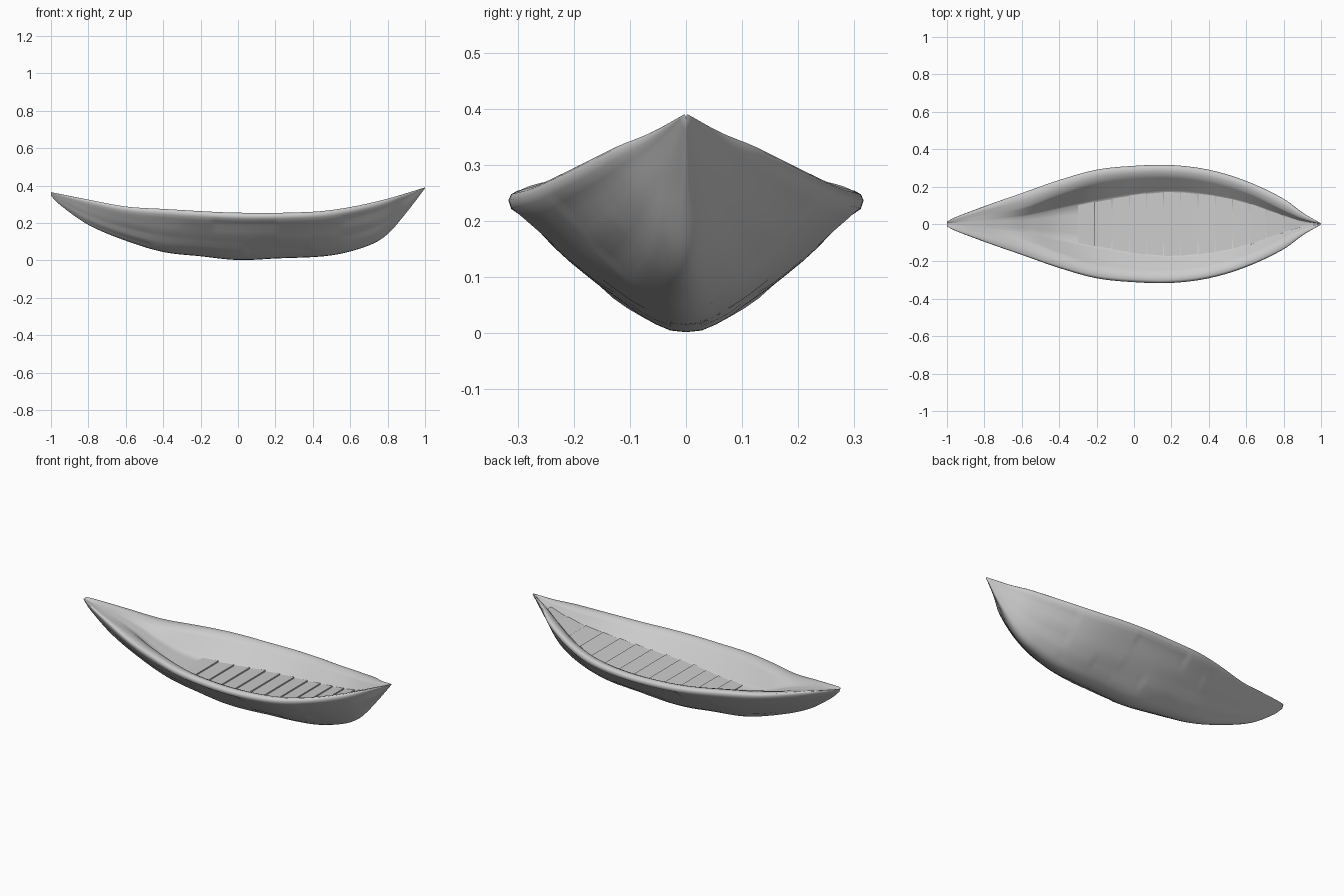
import bpy, bmesh, random

if "Cube" in bpy.data.objects:
    bpy.data.objects.remove(bpy.data.objects["Cube"])

random.seed(4)


def curve(pts):
    """Smooth interpolation through (x, value) control points."""
    def f(x):
        x = min(max(x, pts[0][0]), pts[-1][0])
        i = 0
        while i < len(pts) - 2 and x > pts[i + 1][0]:
            i += 1

        def slope(k):
            a, b = pts[max(k - 1, 0)], pts[min(k + 1, len(pts) - 1)]
            return (b[1] - a[1]) / (b[0] - a[0])
        (x0, y0), (x1, y1) = pts[i], pts[i + 1]
        h = x1 - x0
        t = (x - x0) / h
        return ((2*t**3 - 3*t*t + 1) * y0 + (t**3 - 2*t*t + t) * h * slope(i)
                + (3*t*t - 2*t**3) * y1 + (t**3 - t*t) * h * slope(i + 1))
    return f


# Lengthwise lines of the boat
sheer = curve([(-1, .365), (-.8, .325), (-.6, .288), (-.4, .275), (0, .255),
               (.4, .26), (.6, .285), (.8, .33), (1, .39)])
keel = curve([(-1, .345), (-.95, .295), (-.8, .19), (-.6, .105), (-.4, .045), (-.2, .022),
              (0, .002), (.2, .01), (.5, .027), (.7, .08), (.8, .14), (.9, .255), (1, .385)])
width = curve([(-1, .012), (-.97, .03), (-.8, .095), (-.6, .165), (-.4, .235), (-.2, .29),
               (0, .311), (.2, .315), (.4, .29), (.6, .23), (.8, .135), (.9, .062), (1, .003)])
# Opening inside the broad rim, then the floor
opening = curve([(-1, .008), (-.8, .05), (-.6, .085), (-.4, .16), (-.2, .225), (0, .252),
                 (.2, .255), (.4, .23), (.6, .17), (.8, .075), (.9, .03), (1, .002)])
floor_w = curve([(-1, .004), (-.6, .04), (-.45, .07), (-.3, .10), (0, .152), (.2, .17),
                 (.4, .152), (.6, .112), (.8, .045), (.9, .015), (1, .001)])
floor_z = curve([(-1, .36), (-.8, .315), (-.65, .268), (-.55, .225), (-.4, .172), (-.2, .15),
                 (0, .15), (.3, .163), (.5, .19), (.7, .24), (.85, .305), (1, .387)])

# Outer half section: (fraction of half width, fraction of height)
OUTER = [(0, 0), (.09, .012), (.17, .06), (.25, .115), (.33, .175), (.41, .245), (.5, .33),
         (.58, .41), (.66, .495), (.75, .6), (.84, .71), (.92, .80), (.985, .87),
         (1, .93), (.985, .975), (.95, 1)]

# Uneven staggered planking on the outside
bumps = {}


def bump(row, x):
    if row < 2 or row > 11:
        return 0
    strake = row // 2
    key = (strake, int((x + 2 + .17 * (strake % 2)) / .34))
    return bumps.setdefault(key, random.uniform(-.003, .003))


def half_section(x):
    w, s, k = width(x), sheer(x), keel(x)
    fade = min(1, w / .2)
    pts = []
    for j, (u, v) in enumerate(OUTER):
        b = bump(j, x) * fade
        pts.append((x, u * w + b * .6, k + v * (s - k) - b * .7))
    # rounded rim falling gently to the opening
    o = min(opening(x), .88 * w)
    drop = .014 * fade
    pts.append((x, o + (.95 * w - o) * .5, s - drop * .25))
    pts.append((x, o, s - drop))
    y0, z0 = pts[-1][1:]
    y1, z1 = min(floor_w(x), .8 * o), min(floor_z(x), s - drop - .001)
    for t in (.12, .35, .65, .88, 1):
        pts.append((x, y0 + (y1 - y0) * t, z0 + (z1 - z0) * t))
    pts += [(x, y1 * .5, z1), (x, 0, z1)]
    return pts


def make_object(name, bm):
    bmesh.ops.recalc_face_normals(bm, faces=bm.faces)
    me = bpy.data.meshes.new(name)
    bm.to_mesh(me)
    bm.free()
    ob = bpy.data.objects.new(name, me)
    bpy.context.collection.objects.link(ob)
    return ob


# Hull: whole closed sections lofted from end to end
bm = bmesh.new()
rings = []
N = 110
for i in range(N + 1):
    half = half_section(-1 + 2 * i / N)
    other = [(x, -y, z) for x, y, z in half[-2:0:-1]]
    rings.append([bm.verts.new(p) for p in half + other])
for a, b in zip(rings, rings[1:]):
    n = len(a)
    for j in range(n):
        bm.faces.new((a[j], a[(j + 1) % n], b[(j + 1) % n], b[j]))
bm.faces.new(rings[0])
bm.faces.new(rings[-1])
hull = make_object("hull", bm)
bpy.context.view_layer.objects.active = hull
hull.select_set(True)
bpy.ops.object.shade_smooth_by_angle(angle=1.2)

# Floor boards: crosswise planks, each overlapping the next like a low step
bm = bmesh.new()
pitch = .092
for i in range(13):
    xa = -.30 + i * pitch
    xb = xa + pitch * .96
    top, low = [], []
    for x, lift in ((xa, .003), (xb, .008)):
        w = floor_w(x) + random.uniform(-.003, .004)
        z = floor_z(x)
        for y in (-w, w):
            top.append(bm.verts.new((x, y, z + lift)))
            low.append(bm.verts.new((x, y, z - .008)))
    order = (0, 1, 3, 2)
    bm.faces.new([top[k] for k in order])
    bm.faces.new([low[k] for k in reversed(order)])
    for k in range(4):
        p, q = order[k], order[(k + 1) % 4]
        bm.faces.new((low[p], low[q], top[q], top[p]))
make_object("floor_boards", bm)
